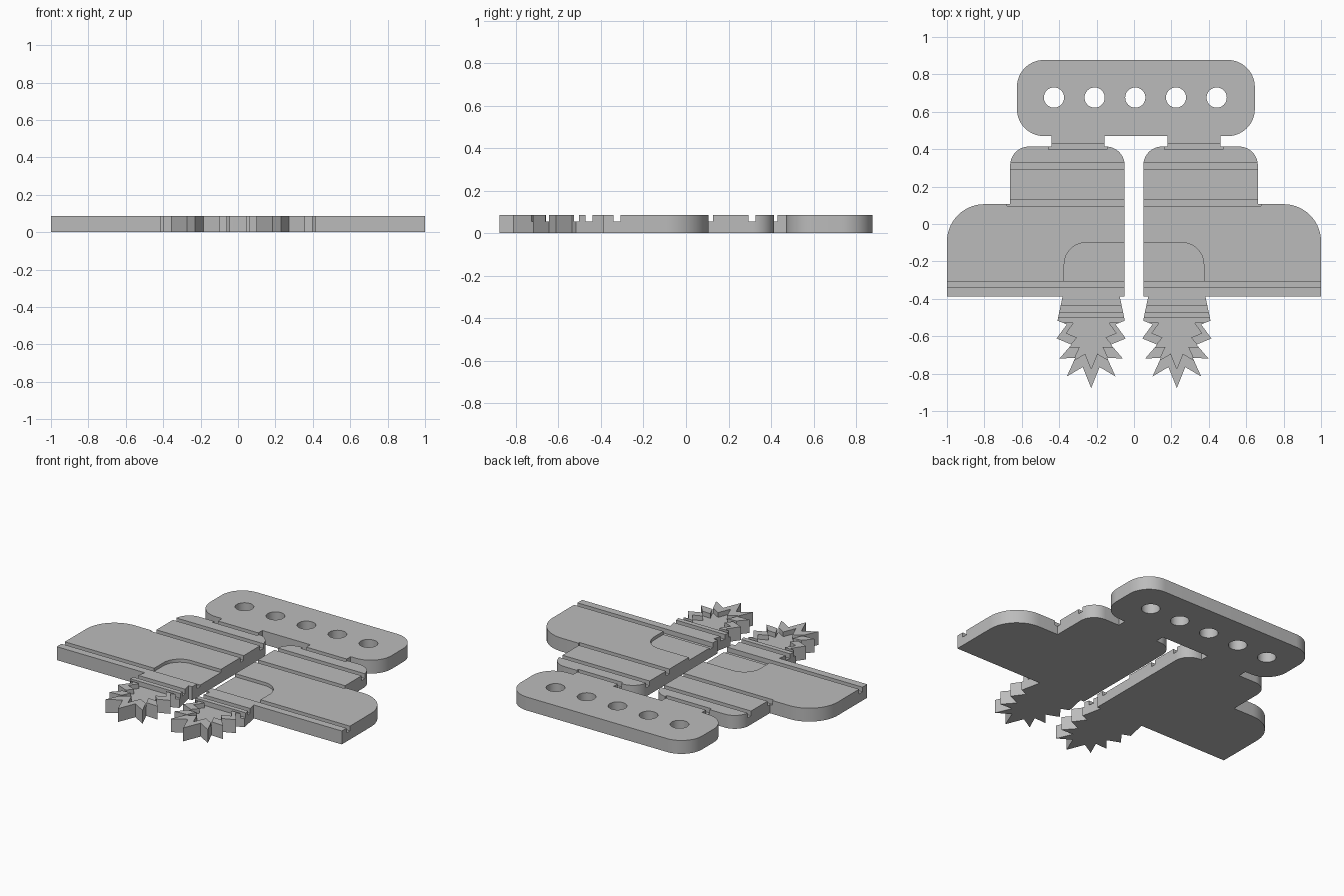
import bpy, bmesh, math
from mathutils import Vector

THICK = 0.085      # plate thickness
FLOOR = 0.055      # bottom of the grooves

cube = bpy.data.objects.get("Cube")
if cube:
    bpy.data.objects.remove(cube, do_unlink=True)

grey = bpy.data.materials.new("plain_grey")
grey.use_nodes = True
colour = (0.5, 0.5, 0.5, 1)
grey.diffuse_color = colour
grey.node_tree.nodes["Principled BSDF"].inputs["Base Color"].default_value = colour


def rounded(points, steps=14):
    """Outline in which a third value on a point rounds that square corner."""
    out = []
    for i, p in enumerate(points):
        corner = Vector(p[:2])
        if len(p) == 2:
            out.append(corner)
            continue
        u = (Vector(points[i - 1][:2]) - corner).normalized()
        v = (Vector(points[(i + 1) % len(points)][:2]) - corner).normalized()
        centre = corner + p[2] * (u + v)
        for k in range(steps + 1):
            a = math.pi / 2 * k / steps
            out.append(centre - p[2] * (v * math.cos(a) + u * math.sin(a)))
    return out


def prism(name, outline, z0, z1, side=1):
    """Upright solid from an outline, mirrored when side is -1."""
    bm = bmesh.new()
    base = bm.faces.new([bm.verts.new((side * x, y, z0)) for x, y in outline])
    top = bmesh.ops.extrude_face_region(bm, geom=[base])["geom"]
    bmesh.ops.translate(bm, vec=(0, 0, z1 - z0),
                        verts=[g for g in top if isinstance(g, bmesh.types.BMVert)])
    bmesh.ops.recalc_face_normals(bm, faces=bm.faces)
    mesh = bpy.data.meshes.new(name)
    bm.to_mesh(mesh)
    bm.free()
    mesh.materials.append(grey)
    obj = bpy.data.objects.new(name, mesh)
    bpy.context.collection.objects.link(obj)
    return obj


def carve(obj, cutters):
    """Subtract the cutters, bake the result and smooth the curved walls."""
    for c in cutters:
        c.hide_render = True
        mod = obj.modifiers.new("cut", "BOOLEAN")
        mod.operation, mod.solver, mod.object = "DIFFERENCE", "EXACT", c
    graph = bpy.context.evaluated_depsgraph_get()
    mesh = bpy.data.meshes.new_from_object(obj.evaluated_get(graph))
    obj.modifiers.clear()
    obj.data = mesh
    for c in cutters:
        bpy.data.objects.remove(c, do_unlink=True)
    mesh.shade_smooth()
    mesh.set_sharp_from_angle(angle=math.radians(25))


def box(x0, x1, y0, y1):
    return [(x0, y0), (x1, y0), (x1, y1), (x0, y1)]


# Connecting bar with five holes
mid = 0.01
bar = prism("hole_bar", rounded([(mid + x, y, 0.145) for x, y in
                                 box(-0.636, 0.636, 0.47, 0.877)]), 0, THICK)
holes = []
for i in range(-2, 3):
    ring = [(0.007 + 0.2175 * i + 0.054 * math.cos(a), 0.676 + 0.054 * math.sin(a))
            for a in (math.tau * k / 48 for k in range(48))]
    holes.append(prism("hole_cutter", ring, -0.1, 0.2))
carve(bar, holes)

# Jagged end: half outline from the outer corner to the middle tip
half_teeth = [(0.18, -0.517), (0.13, -0.537), (0.185, -0.612), (0.105, -0.645),
              (0.17, -0.72), (0.085, -0.715), (0.13, -0.815), (0.045, -0.765)]
teeth = [(-x, y) for x, y in half_teeth] + [(0, -0.877)] + half_teeth[::-1]
saw_x, stem = 0.229, 0.153

# Two mirrored winged plates
for side, name in ((1, "left"), (-1, "right")):
    neck = 0.31 + side * mid
    n0, n1 = neck - 0.1415, neck + 0.1415
    saw = [(saw_x + x, y) for x, y in teeth]
    outline = rounded(
        [(0.05, -0.388), (saw_x - stem, -0.388)] + saw +
        [(saw_x + stem, -0.388), (1, -0.388), (1, 0.106, 0.2), (0.662, 0.106),
         (0.662, 0.414, 0.1), (n1, 0.414), (n1, 0.47), (n0, 0.47), (n0, 0.414),
         (0.05, 0.414, 0.1)])
    plate = prism(name + "_winged_plate", outline, 0, THICK, side)

    # Straight grooves across the plate
    grooves = [box(n0 - 0.015, n1 + 0.015, 0.398, 0.43),
               box(0, 0.8, 0.293, 0.326),
               box(0, 0.68, 0.095, 0.128),
               box(0, 1.1, -0.34, -0.307),
               box(0, 0.5, -0.473, -0.439),
               box(0, 0.5, -0.526, -0.503)]
    cutters = [prism("groove_cutter", g, FLOOR, 0.2, side) for g in grooves]

    # Shallow rounded pocket beside the inner edge
    pocket = rounded([(0, -0.32), (0.373, -0.32), (0.373, -0.1, 0.115), (0, -0.1)])
    cutters.append(prism("pocket_cutter", pocket, THICK - 0.02, 0.2, side))

    # Jagged recess inside the toothed end
    inner = [(saw_x + 0.72 * x, -0.51 + 0.72 * (y + 0.51)) for x, y in teeth]
    cutters.append(prism("recess_cutter", inner, FLOOR, 0.2, side))
    carve(plate, cutters)
